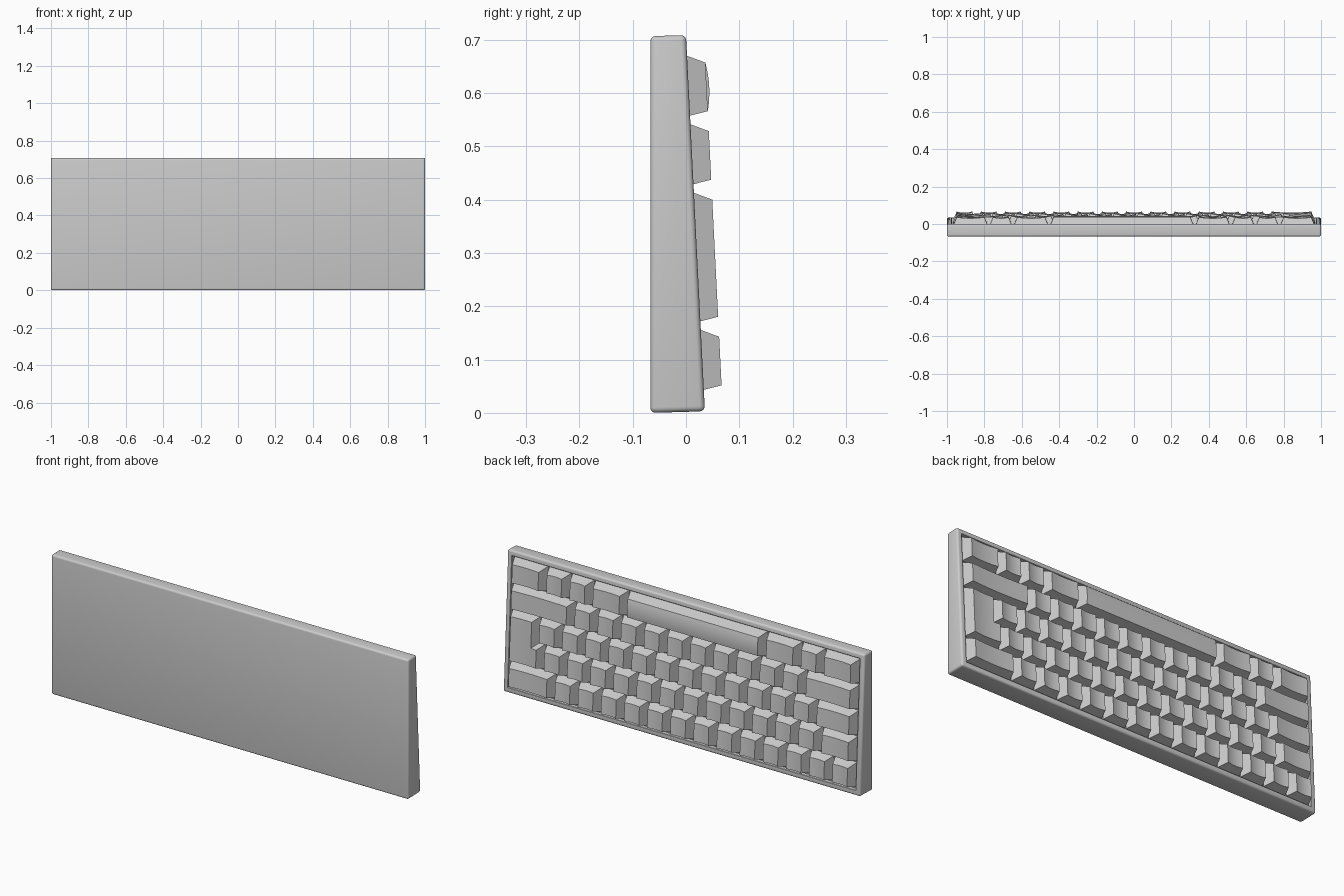
import bpy, bmesh, math

if "Cube" in bpy.data.objects:
    bpy.data.objects.remove(bpy.data.objects["Cube"])

TILT = 0.0503                       # slope of the key side
S, C = math.sin(TILT), math.cos(TILT)
UX, UV = 0.1295, 0.1288             # key pitch across and along the case
GAP = 0.0033
LOW, HIGH = -0.015, 0.034           # key base and top relative to the rim
SIDE, UPPER, LOWER = 0.020, 0.021, 0.010   # taper of the key flanks


def place(x, v, n):
    """Sloped key plane (across, along, outward) to world."""
    return (x, 0.0175 - S * v + C * n, 0.355 + C * v + S * n)


def finish(bm, name, angle=30):
    bmesh.ops.remove_doubles(bm, verts=bm.verts, dist=1e-5)
    bmesh.ops.dissolve_degenerate(bm, edges=bm.edges, dist=1e-6)
    bmesh.ops.recalc_face_normals(bm, faces=bm.faces)
    me = bpy.data.meshes.new(name)
    bm.to_mesh(me)
    bm.free()
    ob = bpy.data.objects.new(name, me)
    bpy.context.collection.objects.link(ob)
    bpy.ops.object.select_all(action='DESELECT')
    bpy.context.view_layer.objects.active = ob
    ob.select_set(True)
    bpy.ops.object.shade_smooth_by_angle(angle=math.radians(angle))
    return ob


def row_v(r):
    return 0.1008 + UV * r - 0.355


def make_key(name, u0, width, row, rows=1, notch=0.0, convex=False):
    """Tapered keycap; notch = width of the low-only strip of an L-shaped key."""
    b0 = -7.5 * UX + u0 * UX + GAP
    b1 = b0 + width * UX - 2 * GAP
    lo = row_v(row) - UV / 2 + GAP
    hi = row_v(row + rows - 1) + UV / 2 - GAP
    hi_small = row_v(row) + UV / 2 - GAP
    t0, t1 = b0 + SIDE, b1 - SIDE
    cols = []                       # base x, top x, upper edge
    if notch:
        step = notch * UX
        cols += [(b0, t0, hi_small), (b0 + step, t0 + step, hi_small)]
        b, t = b0 + step, t0 + step
    else:
        b, t = b0, t0
    nseg = 1 if convex else 8
    cols += [(b + (b1 - b) * i / nseg, t + (t1 - t) * i / nseg, hi)
             for i in range(nseg + 1)]
    m = 8 if convex else 1
    bm = bmesh.new()
    base, top = [], []
    for bx, tx, h in cols:
        base.append([bm.verts.new(place(bx, v, LOW)) for v in (lo, h)])
        line = []
        for j in range(m + 1):
            f = j / m
            q = (tx - t0) / (t1 - t0)
            n = HIGH + (0.005 if convex else 0) * 4 * f * (1 - f)
            n -= 0 if convex else 0.006 * 4 * q * (1 - q)
            line.append(bm.verts.new(place(tx, lo + LOWER + f * (h - UPPER - lo - LOWER), n)))
        top.append(line)
    for i in range(len(cols) - 1):
        for j in range(m):
            bm.faces.new((top[i][j], top[i + 1][j], top[i + 1][j + 1], top[i][j + 1]))
        bm.faces.new((base[i][0], base[i + 1][0], top[i + 1][0], top[i][0]))
        bm.faces.new((base[i][1], base[i + 1][1], top[i + 1][m], top[i][m]))
        bm.faces.new((base[i][0], base[i][1], base[i + 1][1], base[i + 1][0]))
    bm.faces.new([base[0][0], base[0][1]] + top[0][::-1])
    bm.faces.new([base[-1][0], base[-1][1]] + top[-1][::-1])
    return finish(bm, name)


# Case: wedge profile, rounded, with a recessed tray for the keys
bm = bmesh.new()
profile = [(-0.067, 0.0), (0.0355, 0.003), (0.0, 0.709), (-0.067, 0.707)]
ends = [[bm.verts.new((x, y, z)) for y, z in profile] for x in (-1, 1)]
for e in ends:
    bm.faces.new(e)
for i in range(4):
    k = (i + 1) % 4
    bm.faces.new((ends[0][i], ends[0][k], ends[1][k], ends[1][i]))
bmesh.ops.recalc_face_normals(bm, faces=bm.faces)
bmesh.ops.bevel(bm, geom=bm.edges[:], offset=0.010, segments=4, profile=0.5, affect='EDGES')
bm.normal_update()
face = max(bm.faces, key=lambda f: f.calc_area() * f.normal.y)
for thick, depth in ((0.0145, 0.0), (0.0015, -0.0015), (0.0005, -0.0185)):
    bmesh.ops.inset_region(bm, faces=[face], thickness=thick, depth=depth, use_even_offset=True)
finish(bm, "case", 40)

# Key rows, from the lowest up; each list holds widths in key units
layout = [
    ("number_row", [1] * 13 + [2]),
    ("upper_letter_row", [1.5] + [1] * 12),
    ("home_row", [1.75] + [1] * 12),
    ("lower_letter_row", [2.25] + [1] * 10 + [2.75]),
    ("bottom_row", [1.5, 1, 1.5, 6, 1.5, 1, 1, 1.5]),
]
for r, (label, widths) in enumerate(layout):
    u = 0
    for i, w in enumerate(widths):
        bar = w == 6
        make_key("space_bar" if bar else f"{label}_key_{i + 1}", u, w, r, convex=bar)
        u += w

# L-shaped key spanning two rows
make_key("enter_key", 13.5, 1.5, 1, rows=2, notch=0.25)
